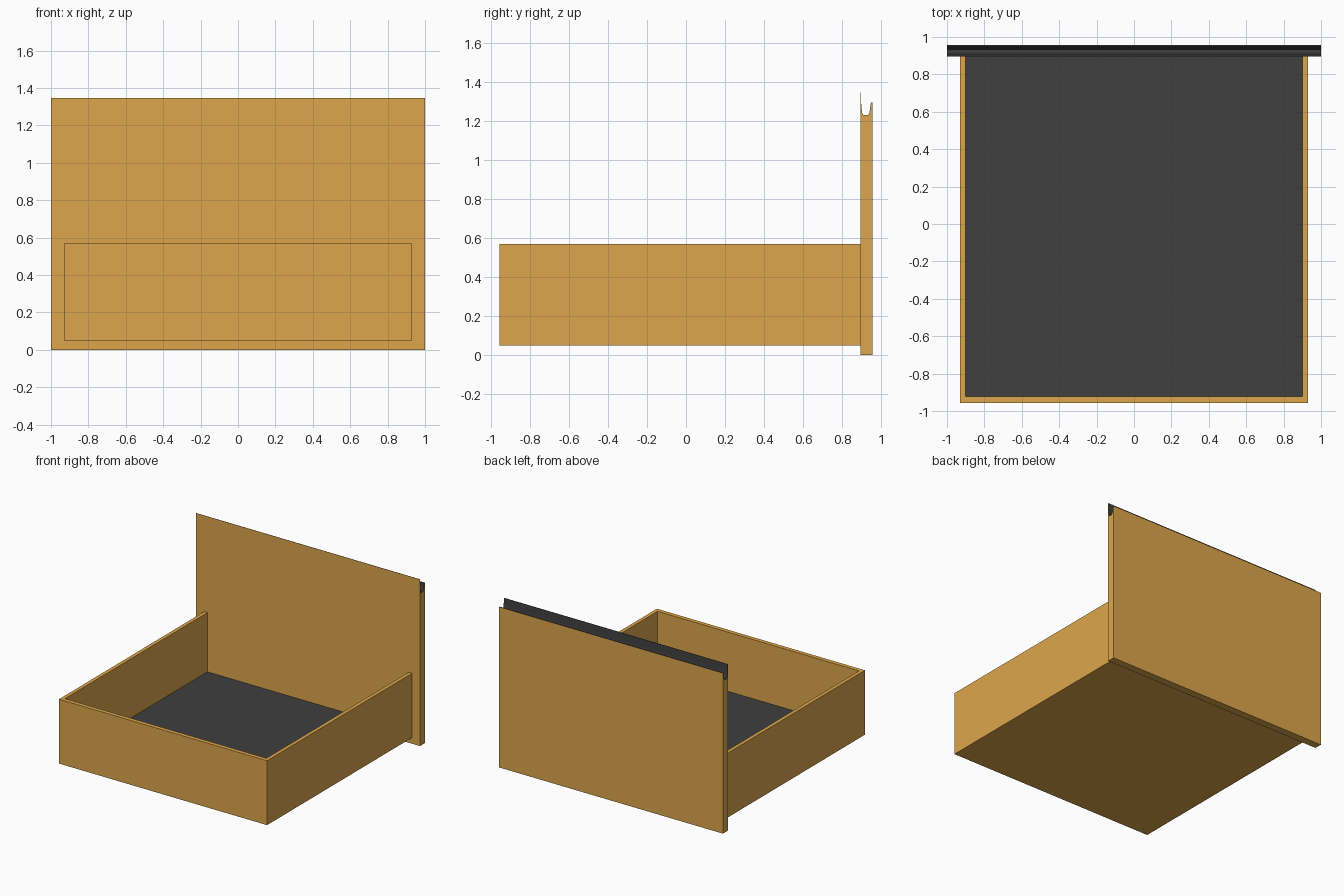
import bpy, bmesh
from mathutils import Vector

if "Cube" in bpy.data.objects:
    bpy.data.objects.remove(bpy.data.objects["Cube"])


def material(name, rgb):
    m = bpy.data.materials.new(name)
    m.diffuse_color = (*rgb, 1)
    m.use_nodes = True
    m.node_tree.nodes["Principled BSDF"].inputs["Base Color"].default_value = m.diffuse_color
    return m


WOOD = material("warm_wood", (0.72, 0.38, 0.07))
DARK = material("dark_lining", (0.05, 0.05, 0.05))


def prism(name, points, direction, is_dark):
    """Extrude a closed outline; faces passing is_dark get the lining."""
    bm = bmesh.new()
    face = bm.faces.new([bm.verts.new(p) for p in points])
    ext = bmesh.ops.extrude_face_region(bm, geom=[face], use_keep_orig=True)
    moved = [v for v in ext["geom"] if isinstance(v, bmesh.types.BMVert)]
    bmesh.ops.translate(bm, verts=moved, vec=Vector(direction))
    bmesh.ops.recalc_face_normals(bm, faces=bm.faces)
    for f in bm.faces:
        f.material_index = int(is_dark(f))
    mesh = bpy.data.meshes.new(name)
    bm.to_mesh(mesh)
    bm.free()
    mesh.materials.append(WOOD)
    mesh.materials.append(DARK)
    obj = bpy.data.objects.new(name, mesh)
    bpy.context.collection.objects.link(obj)
    bpy.context.view_layer.objects.active = obj
    obj.select_set(True)
    bpy.ops.object.shade_smooth_by_angle()
    obj.select_set(False)
    return obj


# Side and front rails as one U-shaped wall, open towards the headboard
half = [(0.90, 0.895), (0.93, 0.895), (0.93, -0.957)]
inner = (0.90, -0.923)
outline = half + [(-x, y) for x, y in reversed(half)] + [(-inner[0], inner[1]), inner]
prism("bed_rails", [(x, y, 0.05) for x, y in outline], (0, 0, 0.52),
      lambda f: False)

# Base panel: dark on top, wood underneath
base = [(-0.90, -0.923), (0.90, -0.923), (0.90, 0.895), (-0.90, 0.895)]
prism("base_panel", [(x, y, 0.05) for x, y in base], (0, 0, 0.042),
      lambda f: f.normal.z > 0.9)

# Headboard: tall front panel, lower back panel, dark channel between them
profile = [(0.895, 0.0), (0.895, 1.347), (0.897, 1.347), (0.899, 1.29),
           (0.903, 1.245), (0.909, 1.232), (0.934, 1.232), (0.941, 1.245),
           (0.946, 1.28), (0.949, 1.297), (0.957, 1.297), (0.957, 0.0)]
prism("headboard", [(-1.0, y, z) for y, z in profile], (2.0, 0, 0),
      lambda f: abs(f.normal.x) < 0.5 and f.calc_center_median().z > 1.2)
